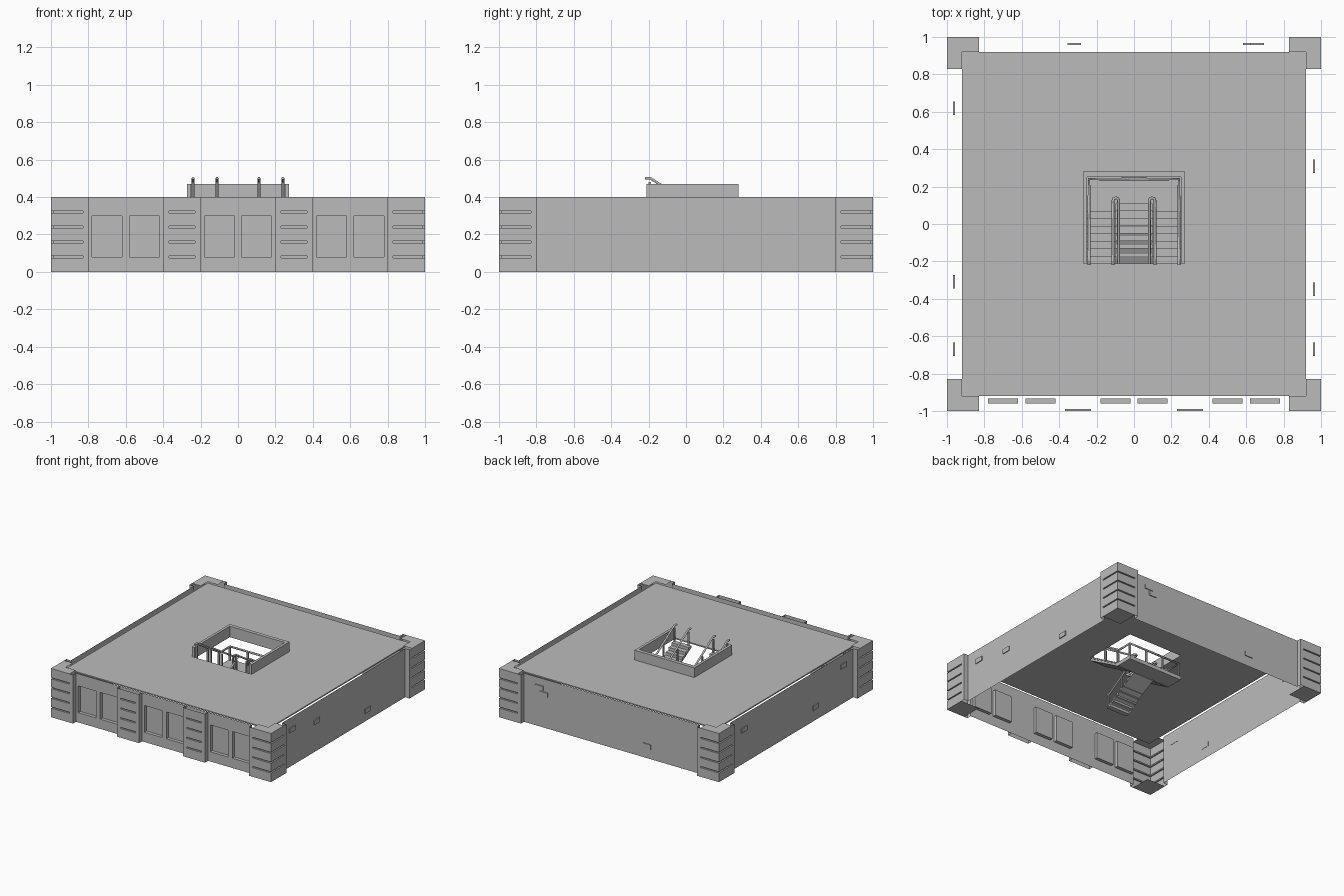
import bpy, bmesh
from math import pi, cos, sin
from mathutils import Matrix, Vector

if "Cube" in bpy.data.objects:
    bpy.data.objects.remove(bpy.data.objects["Cube"], do_unlink=True)

stone = bpy.data.materials.new("grey stone")
stone.use_nodes = True
stone.diffuse_color = (0.5, 0.5, 0.5, 1)
stone.node_tree.nodes["Principled BSDF"].inputs["Base Color"].default_value = (0.5, 0.5, 0.5, 1)

TOP, FLOOR, LANDING = 0.40, 0.39, 0.20


def finish(name, bm, merge=True):
    if merge:
        bmesh.ops.remove_doubles(bm, verts=bm.verts, dist=0.0001)
    me = bpy.data.meshes.new(name)
    bm.to_mesh(me)
    bm.free()
    me.materials.append(stone)
    ob = bpy.data.objects.new(name, me)
    bpy.context.collection.objects.link(ob)
    return ob


def add_box(bm, lo, hi, rot=Matrix()):
    lo, hi = Vector(lo), Vector(hi)
    m = rot @ Matrix.Translation((lo + hi) / 2) @ Matrix.Diagonal((*(hi - lo), 1))
    bmesh.ops.create_cube(bm, size=1, matrix=m)


def face(bm, rot, pts):
    bm.faces.new([bm.verts.new(rot @ Vector(p)) for p in pts])


def panel(bm, rot, us, zs, y, depth=0, sunk=lambda i, j: False):
    """Upright sheet facing -y, split into cells; sunk cells are pushed in."""
    for i, (a, b) in enumerate(zip(us, us[1:])):
        for j, (lo, hi) in enumerate(zip(zs, zs[1:])):
            if not sunk(i, j):
                face(bm, rot, [(a, y, lo), (b, y, lo), (b, y, hi), (a, y, hi)])
                continue
            n = y + depth
            # a groove that reaches the corner runs round it
            c, d = max(a, -1 + depth), min(b, 1 - depth)
            face(bm, rot, [(c, n, lo), (d, n, lo), (d, n, hi), (c, n, hi)])
            face(bm, rot, [(a, y, lo), (b, y, lo), (d, n, lo), (c, n, lo)])
            face(bm, rot, [(a, y, hi), (c, n, hi), (d, n, hi), (b, y, hi)])
            if a > -1:
                face(bm, rot, [(a, y, lo), (a, n, lo), (a, n, hi), (a, y, hi)])
            if b < 1:
                face(bm, rot, [(b, y, lo), (b, y, hi), (b, n, hi), (b, n, lo)])


SIDES = [Matrix.Rotation(k * pi / 2, 4, 'Z') for k in range(4)]  # front, left, back, right
groove_zs = [0]
for z in (0.08, 0.16, 0.24, 0.32):
    groove_zs += [z - 0.005, z + 0.005]
groove_zs.append(TOP)

# Outer walls, the front one with sunken window panels
for rot, name in zip(SIDES, ("front_wall", "left_wall", "back_wall", "right_wall")):
    bm = bmesh.new()
    if name == "front_wall":
        us = [-0.8]
        for c in (-0.7, -0.5, -0.1, 0.1, 0.5, 0.7):
            us += [c - 0.08, c + 0.08]
        panel(bm, rot, us + [0.8], [0, 0.08, 0.3, TOP], -0.96, 0.027,
              lambda i, j: i % 2 == 1 and j == 1)
    else:
        panel(bm, rot, [-0.8, 0.8], [0, TOP], -0.96)
    finish(name, bm)


def pillar_returns(bm, rot, us):
    for u in us:
        face(bm, rot, [(u, -1, 0), (u, -0.96, 0), (u, -0.96, TOP), (u, -1, TOP)])


# Corner pillars with grooves wrapping the corner
bm = bmesh.new()
for rot in SIDES:
    panel(bm, rot, [-1, -0.83, -0.8], groove_zs, -1, 0.012, lambda i, j: i == 0 and j % 2)
    panel(bm, rot, [0.8, 0.83, 1], groove_zs, -1, 0.012, lambda i, j: i == 1 and j % 2)
    pillar_returns(bm, rot, (-0.8, 0.8))
    # closed foot and L-shaped cap
    face(bm, rot, [(0.83, -1, 0), (0.83, -0.83, 0), (1, -0.83, 0), (1, -1, 0)])
    face(bm, rot, [(0.83, -1, TOP), (1, -1, TOP), (1, -0.83, TOP), (0.92, -0.83, TOP),
                   (0.92, -0.92, TOP), (0.83, -0.92, TOP)])
finish("corner_pillars", bm)

# Two pillars on the front
bm = bmesh.new()
for c in (-0.3, 0.3):
    panel(bm, SIDES[0], [c - 0.1, c - 0.07, c + 0.07, c + 0.1], groove_zs, -1, 0.012,
          lambda i, j: i == 1 and j % 2)
    pillar_returns(bm, SIDES[0], (c - 0.1, c + 0.1))
finish("front_pillars", bm)

# Single raised bricks: side number, position along the wall, height
bm = bmesh.new()
for k, u, z in ((1, 0.31, 0.085), (1, -0.35, 0.245), (1, -0.67, 0.3),
                (2, -0.66, 0.32), (2, -0.62, 0.275), (2, 0.32, 0.1),
                (3, -0.62, 0.28), (3, 0.31, 0.11), (3, 0.67, 0.31)):
    add_box(bm, (u - 0.036, -0.967, z - 0.019), (u + 0.036, -0.958, z + 0.019), SIDES[k])
finish("raised_bricks", bm)

# Floor around the stairwell
bm = bmesh.new()
E, W, Y0, Y1 = 0.92, 0.25, -0.21, 0.25
for lo, hi in (((-E, -E), (E, Y0)), ((-E, Y1), (E, E)), ((-E, Y0), (-W, Y1)), ((W, Y0), (E, Y1))):
    add_box(bm, (*lo, FLOOR - 0.01), (*hi, FLOOR))
finish("floor", bm)

# Low wall on three sides of the stairwell
bm = bmesh.new()
for s in (-1, 1):
    xs = sorted((s * 0.25, s * 0.272))
    add_box(bm, (xs[0], Y0, FLOOR - 0.01), (xs[1], 0.28, 0.47))
add_box(bm, (-0.25, Y1, FLOOR - 0.01), (0.25, 0.28, 0.47))
finish("stairwell_parapet", bm)


# Stairs: two side flights down to a landing, one middle flight below it
STEPS, RUN, BACK = 8, 0.04, 0.11


def flight(name, x0, x1, y_top, y_dir, z_top, z_bottom):
    rise = (z_top - z_bottom) / STEPS
    prof = [(y_top, z_top - 0.035), (y_top, z_top - rise)]
    for i in range(STEPS):
        y, z = y_top + y_dir * RUN * (i + 1), z_top - rise * (i + 1)
        prof.append((y, z))
        if i < STEPS - 1:
            prof.append((y, z - rise))
    prof.append((y, max(z - 0.035, 0) if z_bottom else z - 0.001))
    bm = bmesh.new()
    f = bm.faces.new([bm.verts.new((x0, y, max(z, 0))) for y, z in prof[:-1]]
                     + [bm.verts.new((x0, prof[-1][0], max(prof[-1][1], 0)))])
    ext = bmesh.ops.extrude_face_region(bm, geom=[f])
    moved = [v for v in ext["geom"] if isinstance(v, bmesh.types.BMVert)]
    bmesh.ops.translate(bm, verts=moved, vec=(x1 - x0, 0, 0))
    bmesh.ops.remove_doubles(bm, verts=bm.verts, dist=0.0001)
    bmesh.ops.recalc_face_normals(bm, faces=bm.faces)
    finish(name, bm)


flight("left_flight", 0.095, 0.25, Y0, 1, FLOOR, LANDING)
flight("right_flight", -0.25, -0.095, Y0, 1, FLOOR, LANDING)
flight("middle_flight", -0.095, 0.095, BACK, -1, LANDING, 0)
bm = bmesh.new()
add_box(bm, (-W, BACK, LANDING - 0.03), (W, Y1, LANDING))
finish("landing", bm)


# Handrails and posts
def rail(name, pts, radius=0.008):
    cu = bpy.data.curves.new(name, 'CURVE')
    cu.dimensions = '3D'
    cu.bevel_depth = radius
    cu.bevel_resolution = 1
    cu.use_fill_caps = True
    sp = cu.splines.new('POLY')
    sp.points.add(len(pts) - 1)
    for p, co in zip(sp.points, pts):
        p.co = (*co, 1)
    cu.materials.append(stone)
    ob = bpy.data.objects.new(name, cu)
    bpy.context.collection.objects.link(ob)


H = 0.11
bm = bmesh.new()


def post(x, y, z):
    add_box(bm, (x - 0.006, y - 0.006, z), (x + 0.006, y + 0.006, z + H))


for s, side in ((1, "left"), (-1, "right")):
    xo, xi, xm = s * 0.24, s * 0.112, s * 0.082
    upper = FLOOR + H
    low = LANDING + H
    # wall-side rail runs on round the landing
    rail(side + "_outer_rail", [(xo, Y0 - 0.01, upper), (xo, Y0 + 0.02, upper), (xo, BACK, low),
                                (xo, 0.24, low), (0, 0.24, low)])
    # inner rail turns back down the middle flight
    turn = [(s * (0.097 + 0.015 * cos(t * pi / 4)), BACK + 0.015 + 0.015 * sin(t * pi / 4), low)
            for t in range(5)]
    rail(side + "_inner_rail", [(xi, Y0 - 0.01, upper), (xi, Y0 + 0.02, upper), (xi, BACK, low)]
         + turn + [(xm, BACK, low), (xm, Y0 + 0.02, H + 0.01), (xm, Y0 - 0.01, H + 0.01)])
    for t in (0.05, 0.5, 0.95):
        y = Y0 + t * (BACK - Y0)
        z = FLOOR + t * (LANDING - FLOOR) - 0.01
        post(xo, y, z)
        post(xi, y, z)
        post(xm, y, t * LANDING - 0.005)
    post(xo, 0.235, LANDING)
    post(s * 0.08, 0.24, LANDING)
finish("rail_posts", bm, merge=False)
